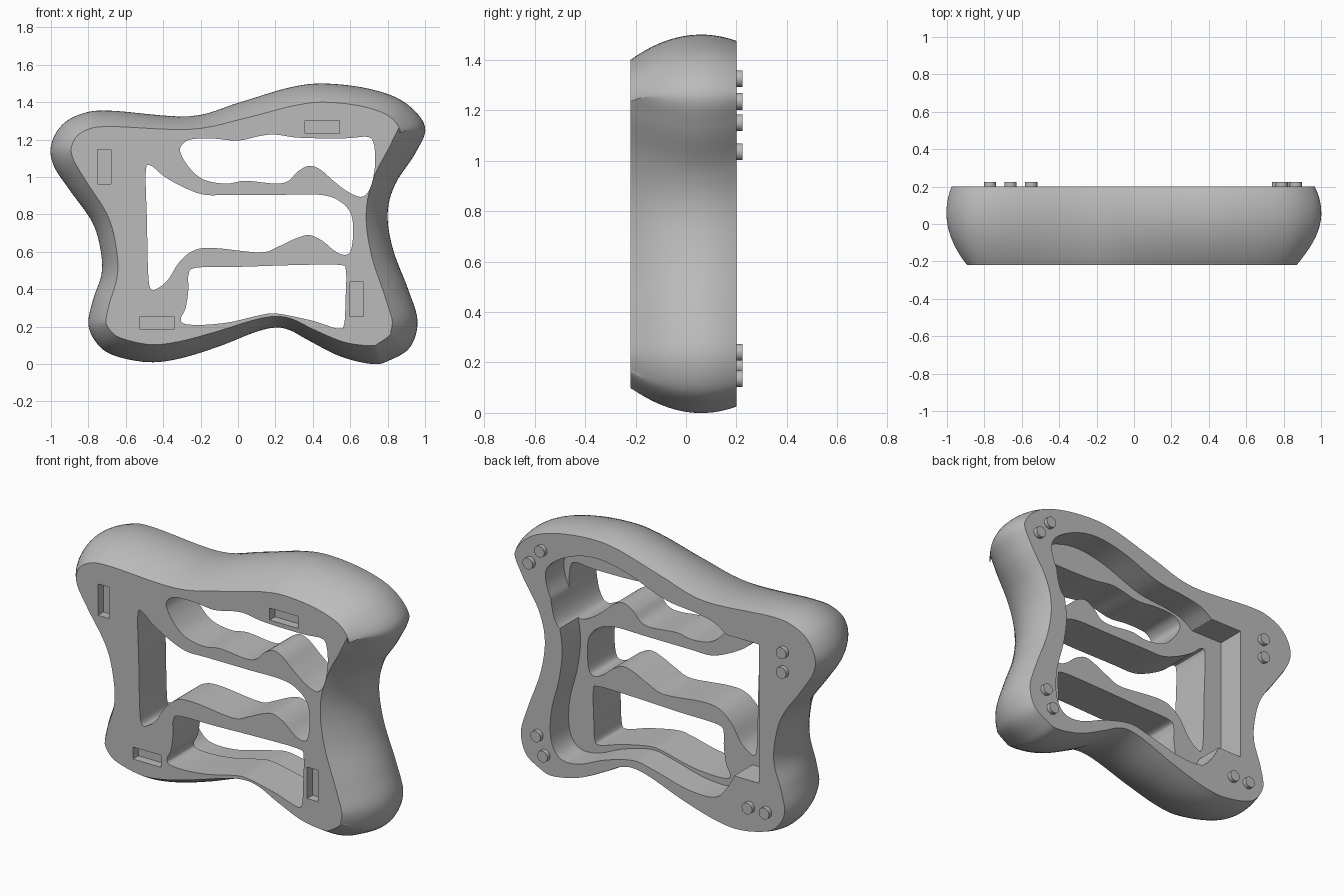
import bpy, bmesh, math
from mathutils import Vector

cube = bpy.data.objects.get("Cube")
if cube:
    bpy.data.objects.remove(cube, do_unlink=True)

FRONT, BACK, BULGE, FLOOR = -.22, .2, .06, .03

grey = bpy.data.materials.new("plain grey")
grey.use_nodes = True
colour = (.5, .5, .5, 1)
grey.diffuse_color = colour
grey.node_tree.nodes["Principled BSDF"].inputs["Base Color"].default_value = colour


def smooth_loop(points, steps=6):
    """Closed curve through the points; a repeated point makes a sharp corner."""
    pts = [Vector(p) for p in points]
    count, loop = len(pts), []
    for i in range(count):
        before, start, end, after = (pts[(i + k) % count] for k in (-1, 0, 1, 2))
        if start == end:
            continue
        tan_start, tan_end = (end - before) / 2, (after - start) / 2
        for s in range(steps):
            t = s / steps
            ease = t * t * (3 - 2 * t)
            loop.append(start.lerp(end, ease)
                        + tan_start * (t * (1 - t) ** 2)
                        - tan_end * (t * t * (1 - t)))
    return loop


def loft(name, rings):
    """Solid from matching rings, each given as (y, list of x-z points)."""
    bm = bmesh.new()
    rows = [[bm.verts.new((p[0], y, p[1])) for p in ring] for y, ring in rings]
    for low, high in zip(rows, rows[1:]):
        for i in range(len(low)):
            bm.faces.new((low[i - 1], low[i], high[i], high[i - 1]))
    bm.faces.new(rows[0])
    bm.faces.new(rows[-1])
    bmesh.ops.recalc_face_normals(bm, faces=bm.faces)
    mesh = bpy.data.meshes.new(name)
    bm.to_mesh(mesh)
    bm.free()
    mesh.materials.append(grey)
    obj = bpy.data.objects.new(name, mesh)
    bpy.context.collection.objects.link(obj)
    return obj


def select_only(obj):
    bpy.ops.object.select_all(action="DESELECT")
    obj.select_set(True)
    bpy.context.view_layer.objects.active = obj


def cut(body, name, loop, y_from, y_to):
    """Cut a straight-walled pocket or hole and discard the cutter."""
    cutter = loft(name, [(y_from, loop), (y_to, loop)])
    cutter.hide_render = True
    select_only(body)
    mod = body.modifiers.new(name, "BOOLEAN")
    mod.operation, mod.solver, mod.object = "DIFFERENCE", "EXACT", cutter
    bpy.ops.object.modifier_apply(modifier=mod.name)
    bpy.data.objects.remove(cutter, do_unlink=True)


# Outline at its widest: x, z and how far the front edge is drawn in
outline = [
    (-1, 1.17, .11), (-.94, 1.28, .1), (-.83, 1.34, .09), (-.68, 1.355, .085),
    (-.26, 1.325, .07), (.01, 1.4, .09), (.28, 1.48, .1), (.47, 1.5, .1),
    (.71, 1.47, .1), (.89, 1.4, .11), (1, 1.27, .14), (.95, 1.13, .14),
    (.84, .96, .12), (.8, .8, .115), (.83, .61, .12), (.91, .4, .13),
    (.96, .23, .135), (.92, .09, .13), (.81, .02, .11), (.72, 0, .1),
    (.55, .04, .08), (.38, .125, .065), (.28, .18, .06), (.2, .195, .06),
    (.09, .17, .065), (-.1, .095, .08), (-.31, .03, .09), (-.48, .01, .095),
    (-.66, .045, .1), (-.75, .105, .1), (-.8, .21, .095), (-.775, .345, .09),
    (-.73, .48, .085), (-.735, .61, .085), (-.78, .76, .09), (-.9, .93, .1),
    (-.985, 1.06, .11)]

top_window = [
    (-.31, 1.14), (-.28, 1.19), (-.22, 1.205), (-.12, 1.205), (0, 1.195),
    (.12, 1.22), (.2, 1.227), (.33, 1.21), (.57, 1.207), (.69, 1.215),
    (.725, 1.18), (.733, 1.07), (.71, .95), (.665, .895), (.59, .92),
    (.51, .98), (.44, 1.04), (.38, 1.06), (.32, 1.03), (.27, .98),
    (.2, .965), (.04, .98), (-.06, .965), (-.18, .985), (-.26, 1.05)]

middle_window = [
    (-.493, 1.03), (-.465, 1.06), (-.39, 1), (-.28, .94), (-.175, .905),
    (-.04, .905), (.22, .905), (.44, .905), (.545, .87), (.605, .8),
    (.615, .69), (.6, .6), (.56, .585), (.51, .61), (.45, .66), (.38, .69),
    (.305, .67), (.22, .63), (.12, .597), (-.12, .62), (-.23, .61),
    (-.31, .55), (-.375, .45), (-.43, .405), (-.465, .4), (-.48, .48),
    (-.487, .77)]

bottom_window = [
    (-.265, .475), (-.225, .515), (.01, .52), (.33, .53), (.545, .53),
    (.577, .495), (.575, .345), (.567, .21), (.535, .19), (.465, .21),
    (.385, .235), (.21, .27), (.12, .262), (-.04, .225), (-.18, .21),
    (-.285, .215), (-.305, .245), (-.28, .3), (-.265, .4)]

back_recess = [
    (-.61, 1.15), (-.61, 1.15), (-.4, 1.15), (-.4, 1.15), (-.32, 1.2),
    (-.2, 1.225), (0, 1.25), (.25, 1.34), (.45, 1.37), (.62, 1.33),
    (.75, 1.24), (.76, 1.13), (.69, .96), (.66, .78), (.68, .6), (.73, .4),
    (.73, .23), (.67, .14), (.55, .14), (.38, .21), (.2, .255), (.07, .235),
    (-.15, .18), (-.32, .18), (-.4, .25), (-.45, .34), (-.45, .34),
    (-.61, .34), (-.61, .34)]

# Body: the outline swells to its widest and draws in towards both faces
edge = smooth_loop(outline)
inward = []
for i, p in enumerate(edge):
    run = edge[(i + 1) % len(edge)] - edge[i - 1]
    inward.append(Vector((run.y, -run.x)).normalized() * p.z)
rings = []
layers = 14
for k in range(layers + 1):
    y = FRONT + (BACK - FRONT) * k / layers
    amount = ((y - BULGE) / (BULGE - FRONT)) ** 2
    rings.append((y, [p.xy + n * amount for p, n in zip(edge, inward)]))
body = loft("wavy_frame", rings)

# Recess in the back, then the three windows right through
cut(body, "back_recess", smooth_loop(back_recess), FLOOR, BACK + .1)
for name, points in (("top_window", top_window),
                     ("middle_window", middle_window),
                     ("bottom_window", bottom_window)):
    cut(body, name, smooth_loop(points), FRONT - .1, BACK + .1)

# Shallow slots in the front: centre x, centre z, width, height
long, short = .183, .07
for x, z, w, h in ((.45, 1.267, long, short), (-.715, 1.055, short, long),
                   (.635, .347, short, long), (-.433, .22, long, short)):
    corners = [(x + sx * w / 2, z + sz * h / 2)
               for sx, sz in ((-1, -1), (-1, 1), (1, 1), (1, -1))]
    cut(body, "front_slot", corners, FRONT - .1, FRONT + .05)

select_only(body)
bpy.ops.object.shade_smooth_by_angle(angle=math.radians(32))

# Pairs of round pegs on the back corners
for x, z in ((.79, 1.325), (.865, 1.235), (-.77, 1.15), (-.77, 1.035),
             (.815, .24), (.77, .135), (-.55, .185), (-.66, .185)):
    bpy.ops.mesh.primitive_cylinder_add(
        vertices=32, radius=.033, depth=.035,
        location=(x, BACK + .0075, z), rotation=(math.pi / 2, 0, 0))
    peg = bpy.context.object
    peg.name = "back_peg"
    peg.data.materials.append(grey)
    bpy.ops.object.shade_smooth_by_angle(angle=math.radians(32))
